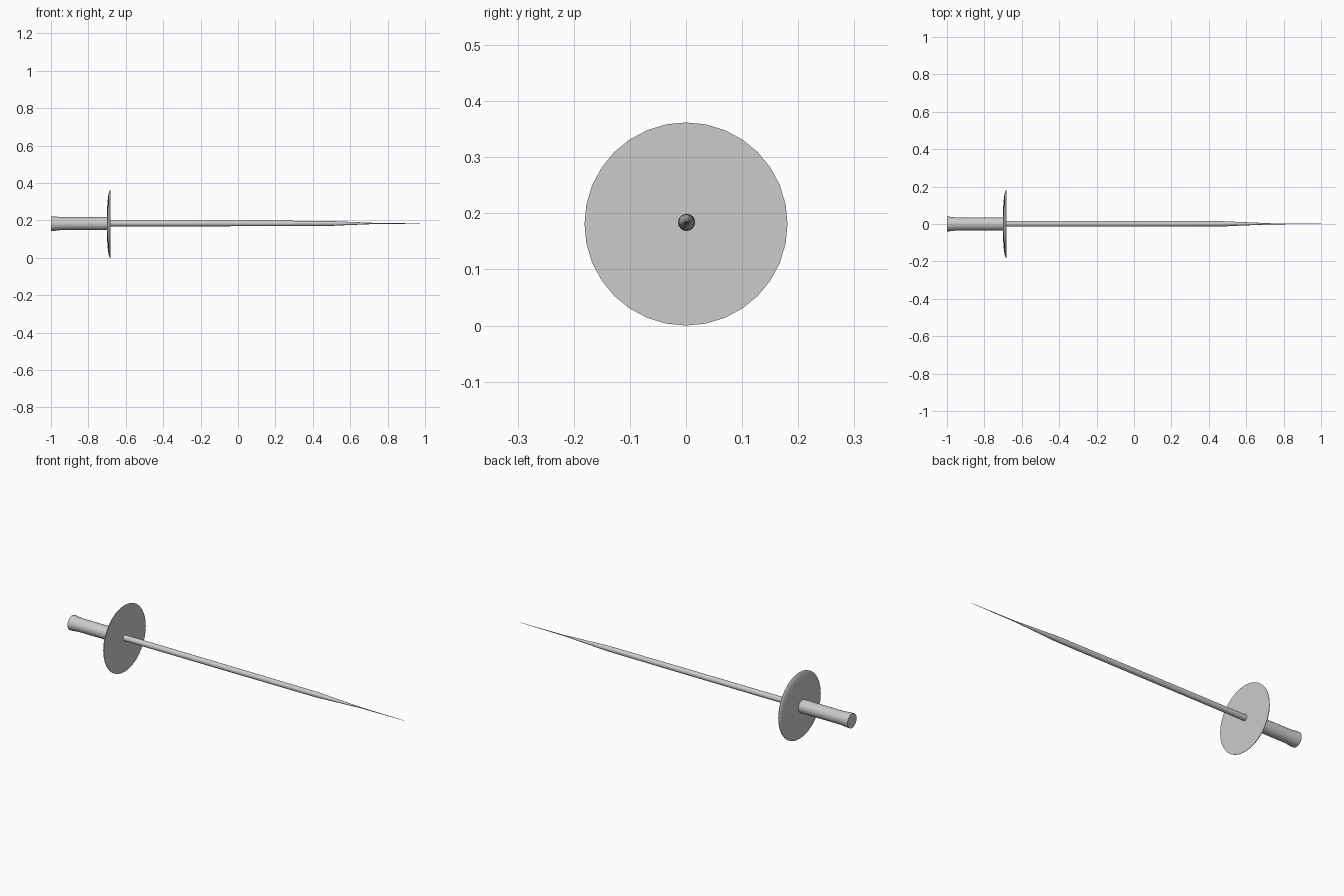
import bpy, bmesh, math

if "Cube" in bpy.data.objects:
    bpy.data.objects.remove(bpy.data.objects["Cube"])

CENTRE_Z = 0.181


def lathe(name, profile, sides, z=CENTRE_Z, y=0.0):
    """Spin (x, radius) pairs round the x axis into a closed solid."""
    bm = bmesh.new()
    rings = []
    for x, r in profile:
        rings.append([bm.verts.new((x, y + r * math.cos(2 * math.pi * i / sides),
                                    z + r * math.sin(2 * math.pi * i / sides)))
                      for i in range(sides)])
    for a, b in zip(rings, rings[1:]):
        for i in range(sides):
            j = (i + 1) % sides
            bm.faces.new((a[i], a[j], b[j], b[i]))
    bm.faces.new(rings[0])
    bm.faces.new(rings[-1])
    bmesh.ops.recalc_face_normals(bm, faces=bm.faces)
    mesh = bpy.data.meshes.new(name)
    bm.to_mesh(mesh)
    bm.free()
    obj = bpy.data.objects.new(name, mesh)
    bpy.context.collection.objects.link(obj)
    bpy.ops.object.select_all(action='DESELECT')
    obj.select_set(True)
    bpy.context.view_layer.objects.active = obj
    bpy.ops.object.shade_smooth_by_angle(angle=math.radians(35))
    return obj


# Grip with a slightly flared pommel end
lathe("grip", [(-1.0, 0.039), (-0.985, 0.039), (-0.95, 0.035), (-0.695, 0.035)], 32, CENTRE_Z + 0.002)

# Shallow dished guard: domed towards the hand, flat towards the blade
dome = [(-0.684 - 0.018 * math.cos(t), 0.181 * math.sin(t))
        for t in [math.radians(a) for a in (6, 15, 27, 40, 53, 66, 78, 90)]]
lathe("guard", dome + [(-0.682, 0.181)], 32)

# Slender blade, tapering to a needle-thin point
lathe("blade", [(-0.69, 0.0155), (0.0, 0.015), (0.48, 0.014), (0.55, 0.0105),
                (0.65, 0.0065), (0.73, 0.003), (0.85, 0.002), (1.0, 0.0008)],
      16, CENTRE_Z + 0.003, 0.001)
